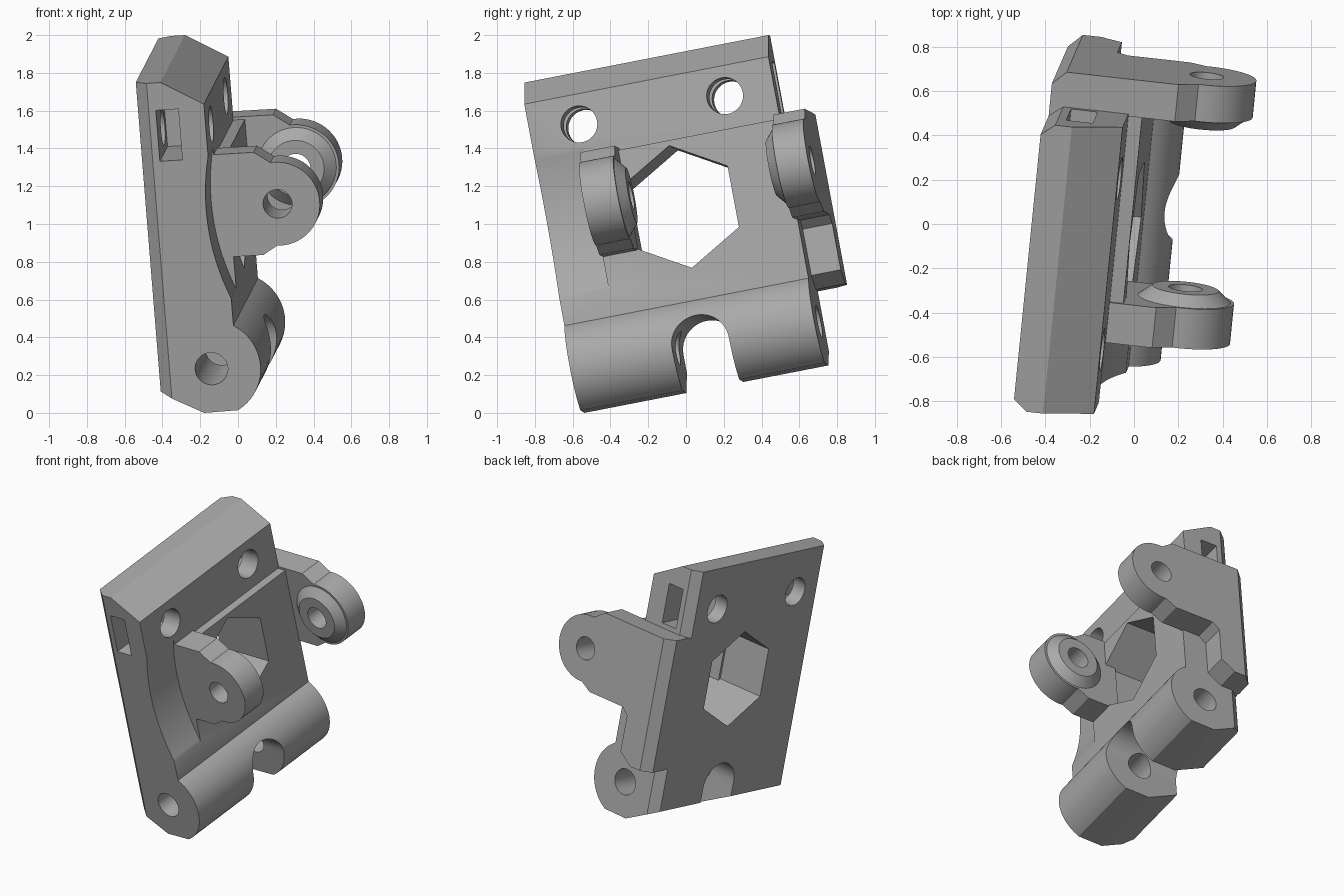
import bpy, bmesh, math
from mathutils import Matrix, Vector

if "Cube" in bpy.data.objects:
    bpy.data.objects.remove(bpy.data.objects["Cube"])

# Part frame: A along the hinge, U up the plate, N out of the plate
a = Vector((0.098, 0.977, 0.190)).normalized()
u = Vector((-0.0785, -0.177, 0.981))
u = (u - a * u.dot(a)).normalized()
n = a.cross(u)
FRAME = Matrix((a, u, n)).transposed().to_4x4()

grey = bpy.data.materials.new("grey_plastic")
grey.diffuse_color = (0.40, 0.40, 0.40, 1)
grey.use_nodes = True
grey.node_tree.nodes["Principled BSDF"].inputs["Base Color"].default_value = grey.diffuse_color


def loft(name, rings):
    """Solid between two matching rings of (A, U, N) points."""
    bm = bmesh.new()
    lo, hi = [[bm.verts.new(p) for p in r] for r in rings]
    bm.faces.new(lo)
    bm.faces.new(hi)
    for i in range(len(lo)):
        j = (i + 1) % len(lo)
        bm.faces.new((lo[i], lo[j], hi[j], hi[i]))
    bmesh.ops.recalc_face_normals(bm, faces=bm.faces)
    me = bpy.data.meshes.new(name)
    bm.to_mesh(me)
    bm.free()
    ob = bpy.data.objects.new(name, me)
    bpy.context.collection.objects.link(ob)
    me.materials.append(grey)
    return ob


def along_a(name, pts, lo, hi):
    return loft(name, [[(t, q[1], q[0]) for q in pts] for t in (lo, hi)])


def along_n(name, pts, lo, hi):
    return loft(name, [[(q[0], q[1], t) for q in pts] for t in (lo, hi)])


def arc(cx, cy, r, start, end, steps):
    angles = [math.radians(start + (end - start) * i / steps) for i in range(steps + 1)]
    return [(cx + r * math.cos(t), cy + r * math.sin(t)) for t in angles]


def circle(cx, cy, r, sides=48, turn=0):
    return arc(cx, cy, r, turn, turn + 360, sides)[:-1]


def box(a0, a1, u0, u1, n0, n1):
    return along_a("cutter", [(n0, u0), (n1, u0), (n1, u1), (n0, u1)], a0, a1)


def combine(ob, other, op):
    other.hide_render = True
    m = ob.modifiers.new(op.lower(), 'BOOLEAN')
    m.operation, m.object, m.solver = op, other, 'EXACT'
    bpy.context.view_layer.objects.active = ob
    bpy.ops.object.modifier_apply(modifier=m.name)
    bpy.data.objects.remove(other)


A0, A1, A2 = -0.543, 0.78, 0.94
BACK = -0.345
PIN = (0.331, 1.165)

# Main plate with hinge barrel, ledge and bevelled top
profile = [(BACK, 0.235), (-0.117, 0.115)]
profile += arc(-0.06, 0.35, 0.262, -62, 59, 24)
profile += [(0.075, 1.435), (0.013, 1.435), (0.013, 1.775), (-0.208, 1.905), (BACK, 1.905)]
body = along_a("idler_body", profile, A0, A1)

# Bevelled rear edges, leaving the side plate region square
def edge_bevel(end, inward, u0, u1):
    e = 0.01
    tri = [(end + e * -inward, BACK - e), (end + 0.06 * inward, BACK - e),
           (end + 0.05 * inward, BACK), (end, BACK + 0.062), (end + e * -inward, BACK + 0.072)]
    combine(body, loft("cutter", [[(p, t, q) for p, q in tri] for t in (u0, u1)]), 'DIFFERENCE')


edge_bevel(A0, 1, 0, 2)
edge_bevel(A1, -1, 0, 0.535)
edge_bevel(A1, -1, 1.445, 2)

# Hollow beside the front lug
combine(body, along_a("cutter", arc(1.25, 1.204, 1.27, 150, 210, 64), -0.6, -0.275), 'DIFFERENCE')

# Hexagonal window
combine(body, along_n("cutter", circle(0.18, 1.077, 0.33, 6, 90), -0.5, 0.2), 'DIFFERENCE')

# Round-topped slot across the barrel
slot = [(0.01, 0.0), (0.318, 0.0)] + arc(0.164, 0.335, 0.154, 0, 180, 24)
combine(body, along_n("cutter", slot, -0.5, 0.4), 'DIFFERENCE')

# Screw holes and the nut slots reaching them from both ends
for hole_a, s0, s1 in ((-0.276, -0.6, -0.13), (0.514, 0.37, 0.85)):
    combine(body, along_n("cutter", circle(hole_a, 1.615, 0.097), -0.5, 0.2), 'DIFFERENCE')
    combine(body, box(s0, s1, 1.482, 1.757, -0.245, -0.125), 'DIFFERENCE')

# Front lug, and rear lug with its side plate
tip = [(0.235, 0.895)] + arc(*PIN, 0.225, -95, 95, 32) + [(0.225, 1.45)]
front_lug = along_a("front_lug", [(0.0, 1.45), (0.0, 0.895)] + tip, -0.275, -0.09)
side = [(BACK, 1.45), (BACK, 0.53), (-0.2, 0.53), (-0.1, 0.6), (-0.1, 0.85), (-0.05, 0.895)]
rear_lug = along_a("rear_lug", side + tip, 0.77, A2)
wedge = [(A2 + 0.01, BACK - 0.01), (A2 - 0.07, BACK - 0.01), (A2 - 0.06, BACK),
         (A2, BACK + 0.062), (A2 + 0.01, BACK + 0.072)]
combine(rear_lug, loft("cutter", [[(p, t, q) for p, q in wedge] for t in (0.4, 1.6)]), 'DIFFERENCE')

# Tapered bosses on the facing sides of the lugs
for lug, base, top in ((front_lug, -0.10, -0.04), (rear_lug, 0.78, 0.72)):
    rings = [[(t, q[1], q[0]) for q in circle(*PIN, r)] for t, r in ((base, 0.222), (top, 0.15))]
    combine(lug, loft("boss", rings), 'UNION')
    combine(body, lug, 'UNION')

# Bearing pin holes and hinge pin hole
combine(body, along_a("cutter", circle(*PIN, 0.077), -0.4, 1.1), 'DIFFERENCE')
combine(body, along_a("cutter", circle(-0.06, 0.35, 0.087), -0.7, 1.0), 'DIFFERENCE')

# Tilt into place
body.data.transform(FRAME)
low = min(v.co.z for v in body.data.vertices)
body.data.transform(Matrix.Translation((0, 0, -low)))
bpy.ops.object.select_all(action='DESELECT')
body.select_set(True)
bpy.context.view_layer.objects.active = body
bpy.ops.object.shade_smooth_by_angle(angle=math.radians(25))
